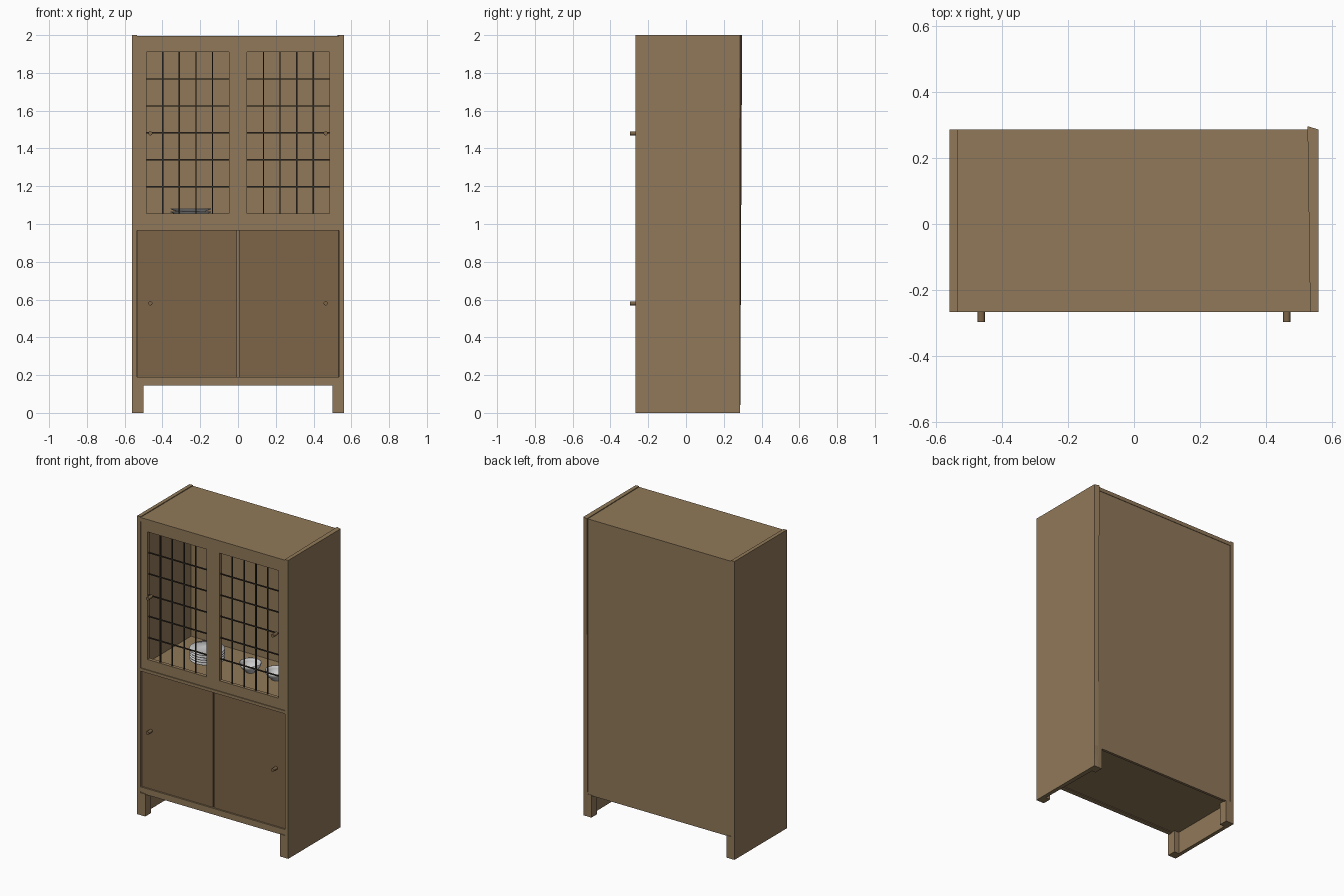
import bpy, bmesh, math

if "Cube" in bpy.data.objects:
    bpy.data.objects.remove(bpy.data.objects["Cube"])


def material(name, rgb):
    m = bpy.data.materials.new(name)
    m.diffuse_color = (*rgb, 1)
    m.use_nodes = True
    m.node_tree.nodes["Principled BSDF"].inputs["Base Color"].default_value = m.diffuse_color
    return m


WOOD = material("oak", (0.28, 0.19, 0.10))
DARK_WOOD = material("dark_oak", (0.205, 0.13, 0.065))
BAR = material("dark_bar", (0.04, 0.03, 0.02))
CHINA = material("china", (0.85, 0.85, 0.83))


def finish(name, bm, mat):
    bmesh.ops.recalc_face_normals(bm, faces=bm.faces)
    me = bpy.data.meshes.new(name)
    bm.to_mesh(me)
    bm.free()
    me.materials.append(mat)
    ob = bpy.data.objects.new(name, me)
    bpy.context.collection.objects.link(ob)
    return ob


def add_box(bm, x, y, z):
    vs = bmesh.ops.create_cube(bm, size=1)["verts"]
    for v in vs:
        for i, (a, b) in enumerate((x, y, z)):
            v.co[i] = a if v.co[i] < 0 else b


def box(name, x, y, z, mat=WOOD):
    bm = bmesh.new()
    add_box(bm, x, y, z)
    return finish(name, bm, mat)


def span(s, a, b):
    return tuple(sorted((s * a, s * b)))


def lathe(name, profile, loc, mat, steps=32):
    bm = bmesh.new()
    vs = [bm.verts.new((r, 0, z)) for r, z in profile]
    es = [bm.edges.new(p) for p in zip(vs, vs[1:])]
    bmesh.ops.spin(bm, geom=vs + es, cent=(0, 0, 0), axis=(0, 0, 1),
                   angle=math.tau, steps=steps)
    bmesh.ops.remove_doubles(bm, verts=bm.verts, dist=1e-5)
    ob = finish(name, bm, mat)
    ob.location = loc
    for p in ob.data.polygons:
        p.use_smooth = True
    return ob


FRONT, BACK = -0.268, 0.287

# carcass boards
for s, side in ((-1, "left"), (1, "right")):
    panel = box(f"{side}_side", span(s, 0.535, 0.56), (FRONT, BACK), (0, 2))
    if s > 0:  # this side leans slightly past the back at its top inner corner
        for v in panel.data.vertices:
            if v.co.y > 0 and v.co.x < 0.55:
                v.co.x = 0.527
                v.co.y = 0.297 if v.co.z > 1 else BACK
    for y, end in (((FRONT, FRONT + 0.06), "front"), ((BACK - 0.06, BACK), "back")):
        box(f"{side}_{end}_foot", span(s, 0.50, 0.558), y, (0, 0.15))

box("top_board", (-0.535, 0.535), (FRONT, BACK), (1.97, 1.995))
box("back_panel", (-0.535, 0.535), (BACK - 0.02, BACK - 0.003), (0.145, 1.97))
box("middle_shelf", (-0.535, 0.535), (-0.26, 0.267), (0.97, 0.995))
box("bottom_board", (-0.535, 0.535), (-0.26, 0.267), (0.15, 0.185))
box("middle_rail", (-0.535, 0.535), (FRONT, -0.23), (0.965, 0.985))
box("middle_rail_lip", (-0.535, 0.535), (FRONT + 0.006, -0.23), (0.985, 1.0))
box("bottom_rail", (-0.535, 0.535), (FRONT, -0.23), (0.16, 0.19))
box("bottom_rail_lip", (-0.535, 0.535), (FRONT + 0.006, -0.23), (0.145, 0.16))

for s, side in ((-1, "left"), (1, "right")):
    # solid lower door
    box(f"{side}_lower_door", span(s, 0.004, 0.533), (-0.258, -0.238),
        (0.19, 0.965), DARK_WOOD)

    # open framed upper door
    bm = bmesh.new()
    y = (-0.264, -0.240)
    add_box(bm, span(s, 0.001, 0.048), y, (1.0, 1.97))
    add_box(bm, span(s, 0.485, 0.534), y, (1.0, 1.97))
    add_box(bm, span(s, 0.048, 0.485), y, (1.0, 1.055))
    add_box(bm, span(s, 0.048, 0.485), y, (1.91, 1.97))
    finish(f"{side}_upper_door_frame", bm, WOOD)

    # thin lattice bars
    bm = bmesh.new()
    w = 0.0035
    for i in range(1, 5):
        x = s * (0.048 + 0.437 * i / 5)
        add_box(bm, (x - w, x + w), (-0.256, -0.249), (1.055, 1.91))
    for i in range(1, 6):
        z = 1.055 + 0.855 * i / 6
        add_box(bm, span(s, 0.048, 0.485), (-0.256, -0.249), (z - w, z + w))
    finish(f"{side}_lattice", bm, BAR)

    # round knobs
    for z, level in ((0.58, "lower"), (1.48, "upper")):
        knob = lathe(f"{side}_{level}_knob",
                     [(0, 0), (0.011, 0), (0.011, 0.044), (0, 0.044)],
                     (s * 0.464, -0.253, z), DARK_WOOD, 20)
        knob.rotation_euler.x = math.pi / 2
        for p in knob.data.polygons:
            p.use_smooth = False

# stacked plates
PLATE = [(0, 0), (0.06, 0), (0.108, 0.020), (0.108, 0.024), (0.06, 0.006), (0, 0.006)]
for i in range(5):
    lathe(f"plate_{i + 1}", PLATE, (-0.25, 0.03, 0.995 + i * 0.016), CHINA)

# bowls
BOWL = [(0, 0), (0.03, 0), (0.032, 0.006), (0.052, 0.022), (0.064, 0.042), (0.068, 0.06),
        (0.064, 0.06), (0.059, 0.042), (0.047, 0.024), (0.028, 0.012), (0, 0.010)]
for i, x in enumerate((0.05, 0.24)):
    lathe(f"bowl_{i + 1}", BOWL, (x, 0.06, 0.995), CHINA)
